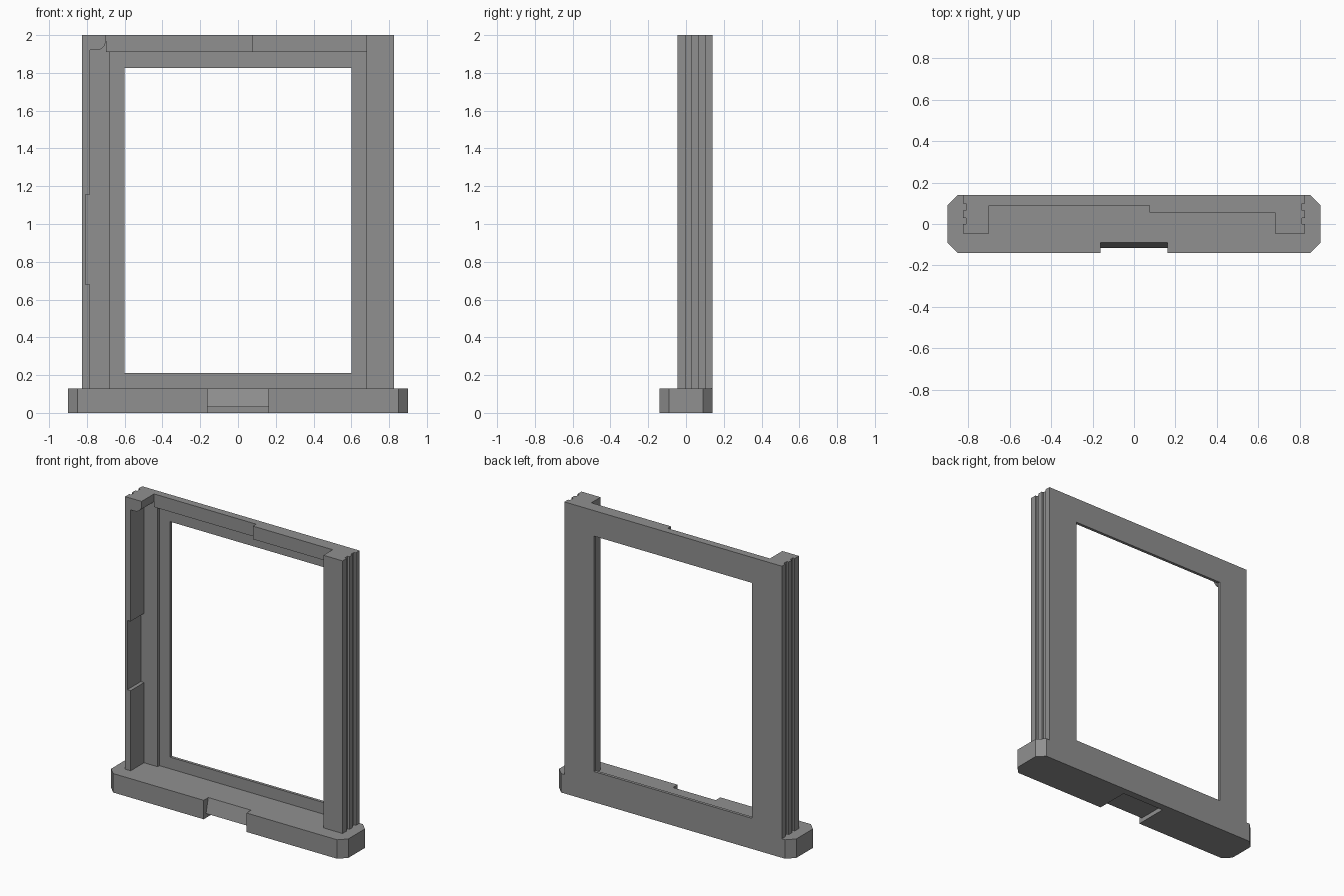
import bpy, bmesh, math
from mathutils import Vector

if "Cube" in bpy.data.objects:
    bpy.data.objects.remove(bpy.data.objects["Cube"])

grey = bpy.data.materials.new("plain grey")
grey.diffuse_color = (0.28, 0.28, 0.28, 1)
grey.use_nodes = True
grey.node_tree.nodes["Principled BSDF"].inputs["Base Color"].default_value = grey.diffuse_color


def prism(name, outline, axis, lo, hi):
    """Extrude a 2D outline along an axis: x uses (y, z), y uses (x, z), z uses (x, y)."""
    place = {"x": lambda a, b, c: (c, a, b),
             "y": lambda a, b, c: (a, c, b),
             "z": lambda a, b, c: (a, b, c)}[axis]
    bm = bmesh.new()
    face = bm.faces.new([bm.verts.new(place(a, b, lo)) for a, b in outline])
    moved = bmesh.ops.extrude_face_region(bm, geom=[face])["geom"]
    bmesh.ops.translate(bm, vec=Vector(place(0, 0, hi - lo)),
                        verts=[v for v in moved if isinstance(v, bmesh.types.BMVert)])
    bmesh.ops.recalc_face_normals(bm, faces=bm.faces)
    mesh = bpy.data.meshes.new(name)
    bm.to_mesh(mesh)
    bm.free()
    mesh.materials.append(grey)
    obj = bpy.data.objects.new(name, mesh)
    bpy.context.collection.objects.link(obj)
    return obj


def rect(a0, b0, a1, b1):
    return [(a0, b0), (a1, b0), (a1, b1), (a0, b1)]


def cut(target, cutter):
    cutter.hide_render = True
    cutter.hide_viewport = True
    cutter.display_type = "WIRE"
    mod = target.modifiers.new("cut", "BOOLEAN")
    mod.operation, mod.solver, mod.object = "DIFFERENCE", "EXACT", cutter


BACK, FRONT, SILL, TOP = 0.14, -0.045, 0.13, 2.0
OUTER, GROOVE = 0.825, 0.811

# Base with chamfered corners
base = prism("base", [(-0.85, -0.14), (0.85, -0.14), (0.90, -0.09), (0.90, 0.09),
                      (0.85, 0.14), (-0.85, 0.14), (-0.90, 0.09), (-0.90, -0.09)],
             "z", 0, SILL)
# Sloped front notch joined to a shallow slot underneath
cut(base, prism("base_notch_cutter",
                [(-0.2, -0.02), (0.09, -0.02), (0.09, 0.03), (-0.115, 0.03),
                 (-0.0875, 0.14), (-0.2, 0.14)], "x", -0.162, 0.162))

# Grooved outer edge shared by both posts, from back to front
edge = [(OUTER, BACK), (OUTER, 0.10), (GROOVE, 0.10), (GROOVE, 0.065), (OUTER, 0.065),
        (OUTER, 0.03), (GROOVE, 0.03), (GROOVE, 0.0), (OUTER, 0.0), (OUTER, FRONT)]

# Right post
prism("right_post", edge + [(0.68, FRONT), (0.68, BACK)], "z", SILL, TOP)

# Left post: thin wall with a recess, a rounded top bracket and a rear strip
left = prism("left_post", [(-x, y) for x, y in edge] +
             [(-0.70, FRONT), (-0.70, 0.10), (-0.68, 0.10), (-0.68, BACK)], "z", SILL, TOP)
fillet = [(-0.75 + 0.05 * math.cos(t), 1.97 - 0.05 * math.sin(t))
          for t in (math.radians(a) for a in range(0, 91, 15))]
cut(left, prism("left_post_cutter",
                [(-0.783, 0.1), (-0.66, 0.1), (-0.66, 1.97)] + fillet +
                [(-0.783, 1.92), (-0.783, 1.155), (-0.808, 1.155),
                 (-0.808, 0.68), (-0.783, 0.68)], "y", -0.2, 0.10))

# Back panel with the window opening
panel = prism("back_panel", rect(-0.68, SILL, 0.68, TOP), "y", 0.12, BACK)
cut(panel, prism("opening_cutter", rect(-0.60, 0.21, 0.60, 1.825), "y", 0, 0.3))

# Stepped top rail
prism("top_rail", [(-0.70, 0.09), (0.075, 0.09), (0.075, 0.055), (0.68, 0.055),
                   (0.68, 0.12), (-0.68, 0.12), (-0.68, 0.10), (-0.70, 0.10)],
      "z", 1.91, TOP)
